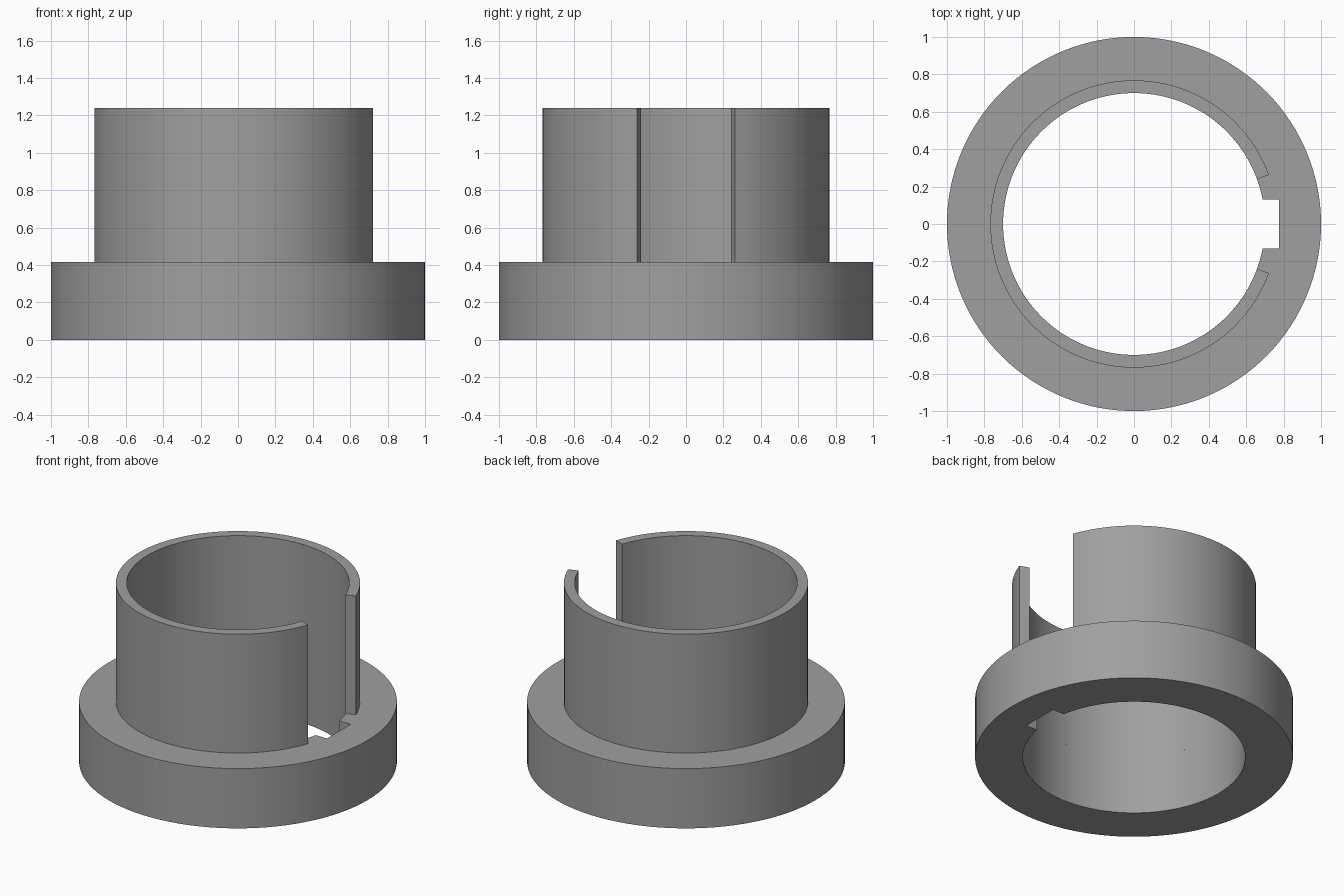
import bpy
import bmesh
import math

if "Cube" in bpy.data.objects:
    bpy.data.objects.remove(bpy.data.objects["Cube"])

R_FLANGE, R_COLLAR, R_BORE = 1.0, 0.768, 0.70
Z_FLANGE, Z_TOP = 0.415, 1.24
KEY_X, KEY_HALF = 0.775, 0.13
SLOT_ANGLE = math.radians(20)

grey = bpy.data.materials.new("grey")
grey.diffuse_color = (0.35, 0.35, 0.35, 1)
grey.use_nodes = True
grey.node_tree.nodes["Principled BSDF"].inputs["Base Color"].default_value = grey.diffuse_color


def polar(r, a):
    return (r * math.cos(a), r * math.sin(a))


def arc(r, a0, a1, n):
    return [polar(r, a0 + (a1 - a0) * i / n) for i in range(n + 1)]


def wall(name, inner, outer, z0, z1, closed):
    """Upright wall between matching inner and outer outlines."""
    bm = bmesh.new()
    rows = [[bm.verts.new((x, y, z)) for x, y in pts]
            for pts, z in ((inner, z0), (outer, z0), (outer, z1), (inner, z1))]
    n = len(inner)
    for i in range(n if closed else n - 1):
        j = (i + 1) % n
        for k in range(4):
            a, b = rows[k], rows[(k + 1) % 4]
            bm.faces.new((a[i], a[j], b[j], b[i]))
    if not closed:
        for i in (0, n - 1):
            bm.faces.new([row[i] for row in rows])
    bmesh.ops.recalc_face_normals(bm, faces=bm.faces)
    me = bpy.data.meshes.new(name)
    bm.to_mesh(me)
    bm.free()
    me.materials.append(grey)
    ob = bpy.data.objects.new(name, me)
    bpy.context.collection.objects.link(ob)
    bpy.ops.object.select_all(action='DESELECT')
    ob.select_set(True)
    bpy.context.view_layer.objects.active = ob
    bpy.ops.object.shade_smooth_by_angle(angle=math.radians(30))
    return ob


# Flange: round outside, bore with a square keyway on the +x side
key_angle = math.asin(KEY_HALF / R_BORE)
bore = [(KEY_X, -KEY_HALF + 2 * KEY_HALF * i / 8) for i in range(9)]
bore += arc(R_BORE, key_angle, 2 * math.pi - key_angle, 120)
rim = [polar(R_FLANGE, math.atan2(y, x)) for x, y in bore]
wall("flange", bore, rim, 0, Z_FLANGE, True)

# Collar: thin sleeve with an open slot above the keyway
ends = (SLOT_ANGLE, 2 * math.pi - SLOT_ANGLE, 120)
wall("slotted_collar", arc(R_BORE, *ends), arc(R_COLLAR, *ends),
     Z_FLANGE, Z_TOP, False)
